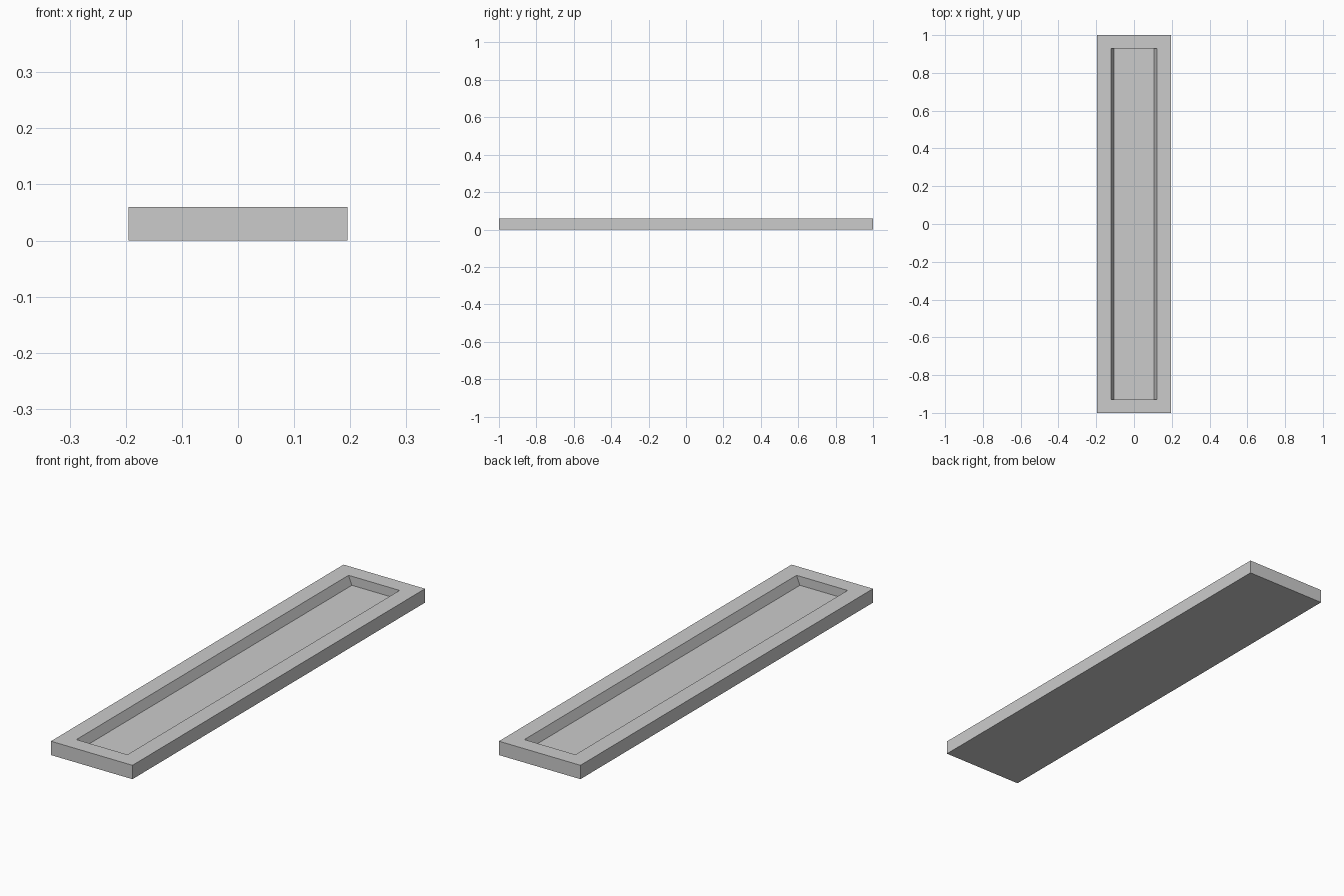
import bpy, bmesh

cube = bpy.data.objects.get("Cube")
if cube:
    bpy.data.objects.remove(cube, do_unlink=True)

# Plain grey material
grey = bpy.data.materials.new("plain_grey")
grey.use_nodes = True
colour = (0.6, 0.6, 0.6, 1)
grey.diffuse_color = colour
grey.node_tree.nodes["Principled BSDF"].inputs["Base Color"].default_value = colour

HALF_X, HALF_Y, HEIGHT = 0.195, 1.0, 0.06
RIM_X, FLOOR_X, POCKET_Y, FLOOR_Z = 0.122, 0.106, 0.93, 0.021

bm = bmesh.new()


def ring(hx, hy, z):
    """Rectangle of four corners at one height."""
    return [bm.verts.new((sx * hx, sy * hy, z))
            for sx, sy in ((-1, -1), (1, -1), (1, 1), (-1, 1))]


# Outer slab, flat rim, and pocket with sloped long walls and upright ends
rings = [ring(HALF_X, HALF_Y, 0),
         ring(HALF_X, HALF_Y, HEIGHT),
         ring(RIM_X, POCKET_Y, HEIGHT),
         ring(FLOOR_X, POCKET_Y, FLOOR_Z)]
for low, high in zip(rings, rings[1:]):
    for i in range(4):
        j = (i + 1) % 4
        bm.faces.new((low[i], low[j], high[j], high[i]))

# Underside and pocket floor
bm.faces.new(rings[0][::-1])
bm.faces.new(rings[-1])
bmesh.ops.recalc_face_normals(bm, faces=bm.faces)

mesh = bpy.data.meshes.new("recessed_tray")
bm.to_mesh(mesh)
bm.free()
mesh.materials.append(grey)
tray = bpy.data.objects.new("recessed_tray", mesh)
bpy.context.collection.objects.link(tray)
